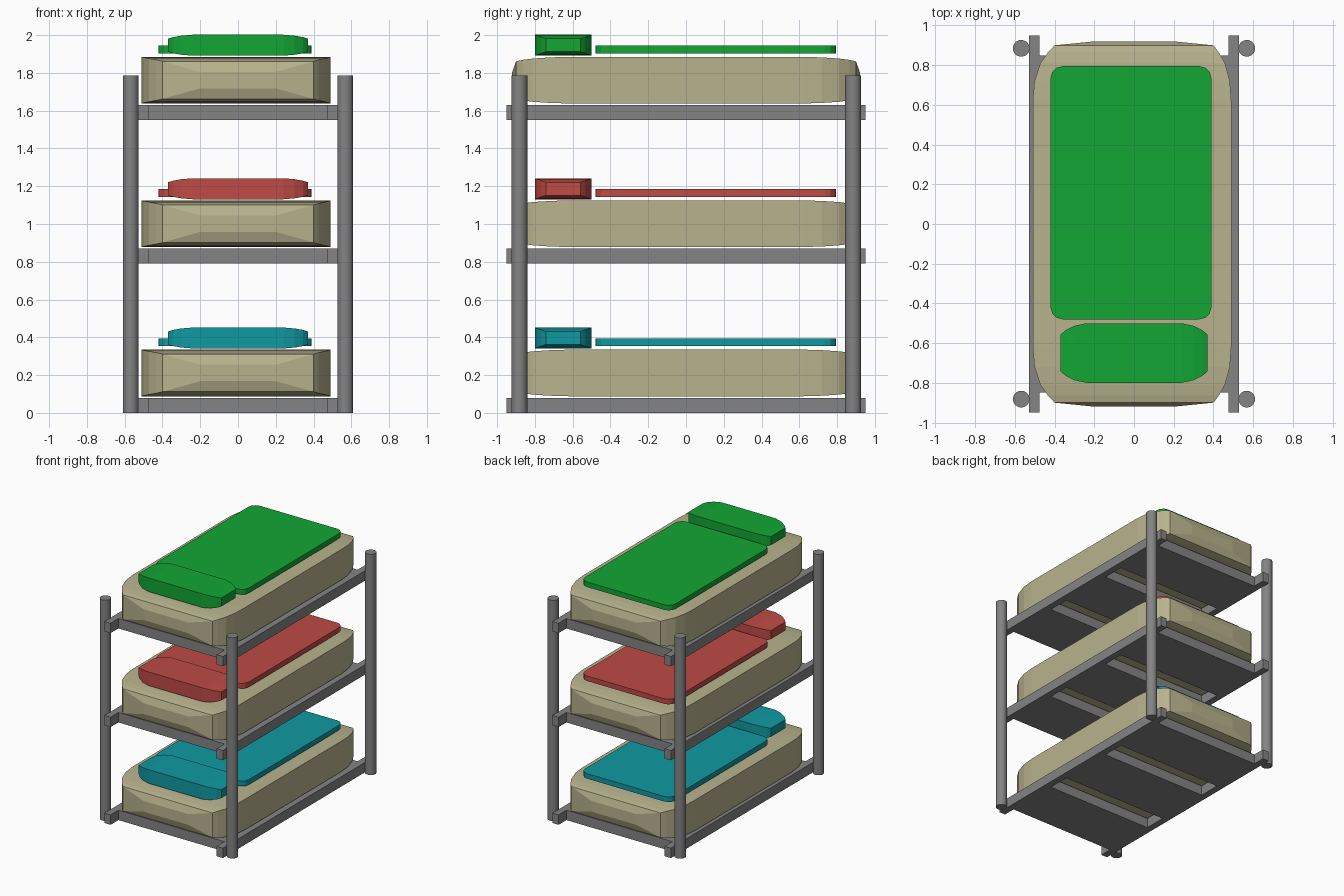
import bpy, math

if "Cube" in bpy.data.objects:
    bpy.data.objects.remove(bpy.data.objects["Cube"])


def material(name, rgb):
    m = bpy.data.materials.new(name)
    m.diffuse_color = (*rgb, 1)
    m.use_nodes = True
    m.node_tree.nodes["Principled BSDF"].inputs["Base Color"].default_value = m.diffuse_color
    return m


GREY = material("grey metal", (0.23, 0.23, 0.23))
BEIGE = material("beige ticking", (0.48, 0.45, 0.27))
TEAL = material("teal cloth", (0.005, 0.32, 0.36))
RED = material("red cloth", (0.52, 0.07, 0.06))
GREEN = material("green cloth", (0.006, 0.38, 0.034))


def mesh_object(name, verts, faces, mat):
    me = bpy.data.meshes.new(name)
    me.from_pydata(verts, [], faces)
    me.materials.append(mat)
    ob = bpy.data.objects.new(name, me)
    bpy.context.collection.objects.link(ob)
    return ob


def loft(name, rings, mat):
    """Skin a list of equal-length closed rings, capping both ends."""
    n = len(rings[0])
    verts = [v for r in rings for v in r]
    faces = [(k * n + i, k * n + (i + 1) % n, (k + 1) * n + (i + 1) % n, (k + 1) * n + i)
             for k in range(len(rings) - 1) for i in range(n)]
    faces += [tuple(reversed(range(n))), tuple(range(len(verts) - n, len(verts)))]
    ob = mesh_object(name, verts, faces, mat)
    return ob


def box(name, x0, x1, y0, y1, z0, z1, mat):
    return loft(name, [[(x0, y0, z), (x1, y0, z), (x1, y1, z), (x0, y1, z)] for z in (z0, z1)], mat)


def mattress(name, z0, z1):
    # (y, half width, vertical inset) from the middle to the end
    half = [(0.62, 0.5, 0), (0.72, 0.492, 0.003), (0.81, 0.465, 0.009),
            (0.865, 0.43, 0.016), (0.9, 0.4, 0.024), (0.92, 0.2, 0.08)]
    stations = [(-y, w, d) for y, w, d in reversed(half)] + half
    rings = []
    for y, w, d in stations:
        c = -0.01 * (w - 0.4) / 0.1 if w > 0.4 else 0
        rings.append([(c + w, y, z0 + d), (c - w, y, z0 + d), (c - w, y, z1 - d), (c + w, y, z1 - d)])
    return loft(name, rings, BEIGE)


def pillow(name, z0, z1, mat):
    # (x, inset in y, inset in z)
    half = [(0.24, 0, 0), (0.30, 0.013, 0.005), (0.345, 0.035, 0.013), (0.37, 0.058, 0.021)]
    stations = [(-x, a, b) for x, a, b in reversed(half)] + half
    rings = [[(x, -0.8 + a, z0 + b), (x, -0.5 - a, z0 + b), (x, -0.5 - a, z1 - b), (x, -0.8 + a, z1 - b)]
             for x, a, b in stations]
    return loft(name, rings, mat)


def blanket(name, z0, z1, mat):
    x0, x1, y0, y1, r = -0.42, 0.39, -0.48, 0.795, 0.06
    outline = []
    for cx, cy, start in ((x1 - r, y1 - r, 0), (x0 + r, y1 - r, 90), (x0 + r, y0 + r, 180), (x1 - r, y0 + r, 270)):
        for k in range(4):
            a = math.radians(start + 30 * k)
            outline.append((cx + r * math.cos(a), cy + r * math.sin(a)))
    return loft(name, [[(x, y, z) for x, y in outline] for z in (z0, z1)], mat)


# Corner posts
for sx, side in ((-1, "left"), (1, "right")):
    for y, end in ((-0.882, "front"), (0.885, "back")):
        bpy.ops.mesh.primitive_cylinder_add(vertices=32, radius=0.042, depth=1.785,
                                            location=(sx * 0.568, y, 0.8925))
        post = bpy.context.object
        post.name = f"{end}_{side}_post"
        post.data.materials.append(GREY)
        bpy.ops.object.shade_smooth_by_angle(angle=math.radians(40))

# Three identical bunks
for tier, z, cloth in (("lower", 0, TEAL), ("middle", 0.79, RED), ("upper", 1.55, GREEN)):
    # Side rails
    box(f"{tier}_left_rail", -0.53, -0.475, -0.95, 0.95, z, z + 0.08, GREY)
    box(f"{tier}_right_rail", 0.475, 0.53, -0.95, 0.95, z, z + 0.08, GREY)
    # Wide cross boards with two gaps
    for i, (y0, y1) in enumerate(((-0.85, -0.41), (-0.23, 0.23), (0.41, 0.85))):
        box(f"{tier}_cross_board_{i + 1}", -0.475, 0.475, y0, y1, z, z + 0.08, GREY)
    # Bedding
    mattress(f"{tier}_mattress", z + 0.088, z + 0.335)
    blanket(f"{tier}_blanket", z + 0.353, z + 0.394, cloth)
    pillow(f"{tier}_pillow", z + 0.341, z + 0.452, cloth)

# Consistent outward normals
import bmesh
for ob in bpy.data.objects:
    bm = bmesh.new()
    bm.from_mesh(ob.data)
    bmesh.ops.recalc_face_normals(bm, faces=bm.faces)
    bm.to_mesh(ob.data)
    bm.free()
